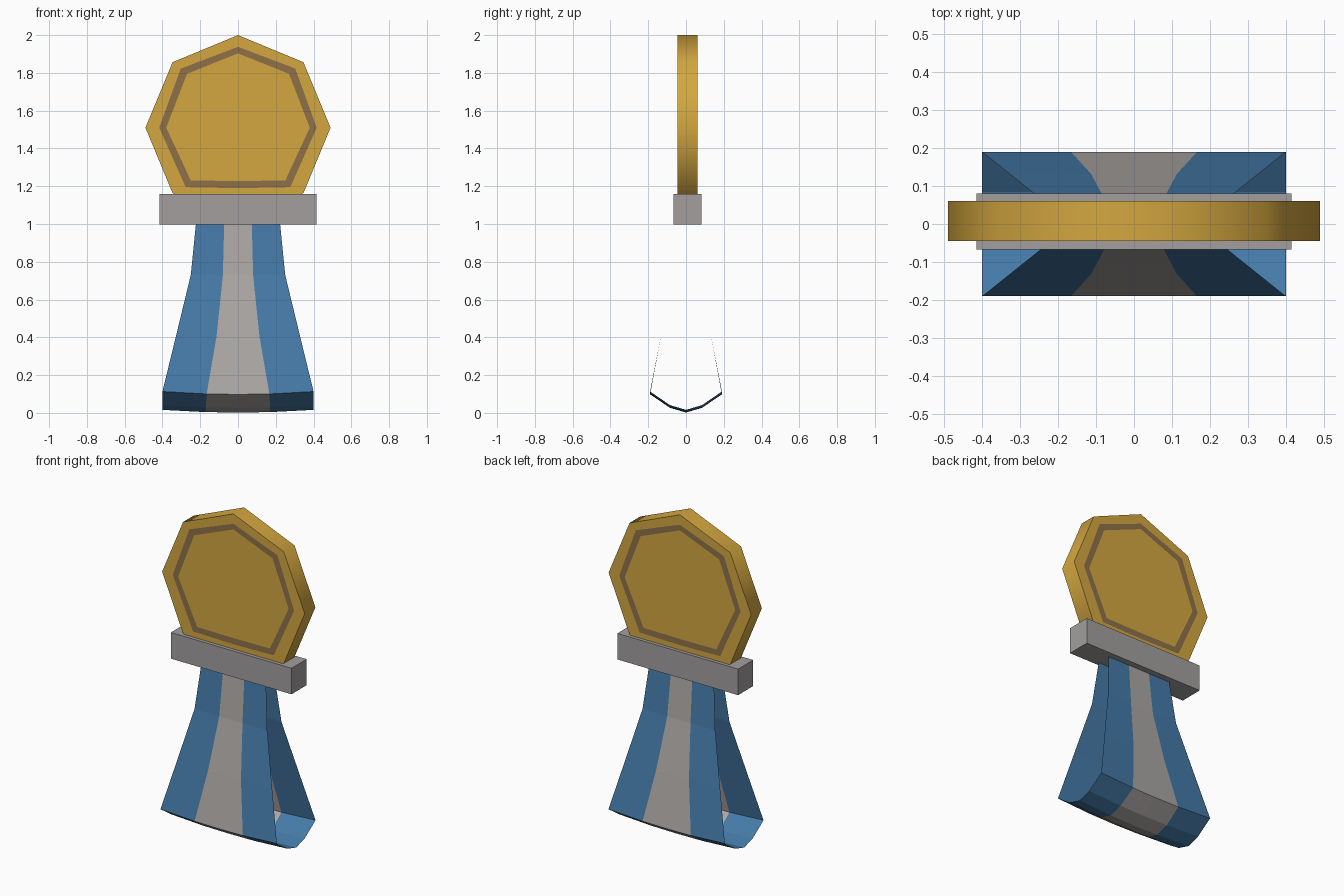
import bpy, bmesh, math

if "Cube" in bpy.data.objects:
    bpy.data.objects.remove(bpy.data.objects["Cube"])


def srgb(r, g, b):
    def lin(c):
        c /= 255
        return c / 12.92 if c <= 0.04045 else ((c + 0.055) / 1.055) ** 2.4
    return (lin(r), lin(g), lin(b), 1)


def material(name, *rgb):
    m = bpy.data.materials.new(name)
    m.diffuse_color = srgb(*rgb)
    m.use_nodes = True
    m.node_tree.nodes["Principled BSDF"].inputs["Base Color"].default_value = m.diffuse_color
    return m


gold = material("gold", 212, 167, 64)
bronze = material("bronze brown", 142, 113, 73)
steel = material("bar grey", 163, 159, 159)
blue = material("ribbon blue", 69, 122, 168)
silver = material("ribbon grey", 172, 168, 165)


def finish(name, bm, mats):
    me = bpy.data.meshes.new(name)
    bm.to_mesh(me)
    bm.free()
    for m in mats:
        me.materials.append(m)
    ob = bpy.data.objects.new(name, me)
    bpy.context.collection.objects.link(ob)
    return ob


def loop(right, top, bottom):
    """Closed outline (x, z) symmetric about x = 0."""
    return [(0, top)] + right + [(0, bottom)] + [(-x, z) for x, z in reversed(right)]


# Medal: octagonal disc with a painted ring on both faces
R, CZ = 0.49, 1.51
outline = [(R * math.sin(i * math.pi / 4), CZ + R * math.cos(i * math.pi / 4)) for i in range(8)]
ring_out = loop([(0.303, 1.823), (0.417, 1.51), (0.277, 1.195)], 1.938, 1.19)
ring_in = loop([(0.27, 1.795), (0.38, 1.51), (0.25, 1.23)], 1.903, 1.228)
bm = bmesh.new()
rims = []
for y in (-0.045, 0.06):
    rows = [[bm.verts.new((x, y, z)) for x, z in pts] for pts in (outline, ring_out, ring_in)]
    rims.append(rows[0])
    for k in (0, 1):
        for i in range(8):
            j = (i + 1) % 8
            f = bm.faces.new((rows[k][i], rows[k][j], rows[k + 1][j], rows[k + 1][i]))
            f.material_index = k
    bm.faces.new(rows[2])
for i in range(8):
    j = (i + 1) % 8
    f = bm.faces.new((rims[0][i], rims[0][j], rims[1][j], rims[1][i]))
    f.smooth = True
bmesh.ops.recalc_face_normals(bm, faces=bm.faces)
for e in bm.edges:
    if len(e.link_faces) == 2 and e.calc_face_angle() > math.radians(60):
        e.smooth = False
finish("medal", bm, [gold, bronze])

# Bar joining medal and ribbon
bm = bmesh.new()
bmesh.ops.create_cube(bm, size=1)
for v in bm.verts:
    v.co = (v.co.x * 0.83, v.co.y * 0.148 + 0.007, v.co.z * 0.162 + 1.079)
finish("clasp_bar", bm, [steel])

# Ribbon: one open-sided folded sheet; rows are (y, z, half width, stripe half width, edge lift)
half = [(0.042, 1.01, 0.222, 0.073, 0), (0.070, 0.73, 0.25, 0.08, 0),
        (0.132, 0.41, 0.327, 0.113, 0.004), (0.19, 0.098, 0.4, 0.166, 0.015),
        (0.085, 0.027, 0.4, 0.17, 0.014)]
half[2] = (0.132, 0.41, 0.3275, 0.113, 0)
path = [(-y, *r) for y, *r in half] + [(0, 0.002, 0.4, 0.17, 0.014)] + half[::-1]
bm = bmesh.new()
rows = []
for y, z, w, s, lift in path:
    cols = [(-w, lift), (-s, lift * 0.15), (0, 0), (s, lift * 0.15), (w, lift)]
    rows.append([bm.verts.new((x, y, z + dz)) for x, dz in cols])
for a, b in zip(rows, rows[1:]):
    for i in range(4):
        f = bm.faces.new((a[i], b[i], b[i + 1], a[i + 1]))
        f.material_index = 1 if i in (1, 2) else 0
bmesh.ops.recalc_face_normals(bm, faces=bm.faces)
front = min(bm.faces, key=lambda f: f.calc_center_median().y)
if front.normal.y > 0:
    bmesh.ops.reverse_faces(bm, faces=bm.faces)
finish("ribbon", bm, [blue, silver])
